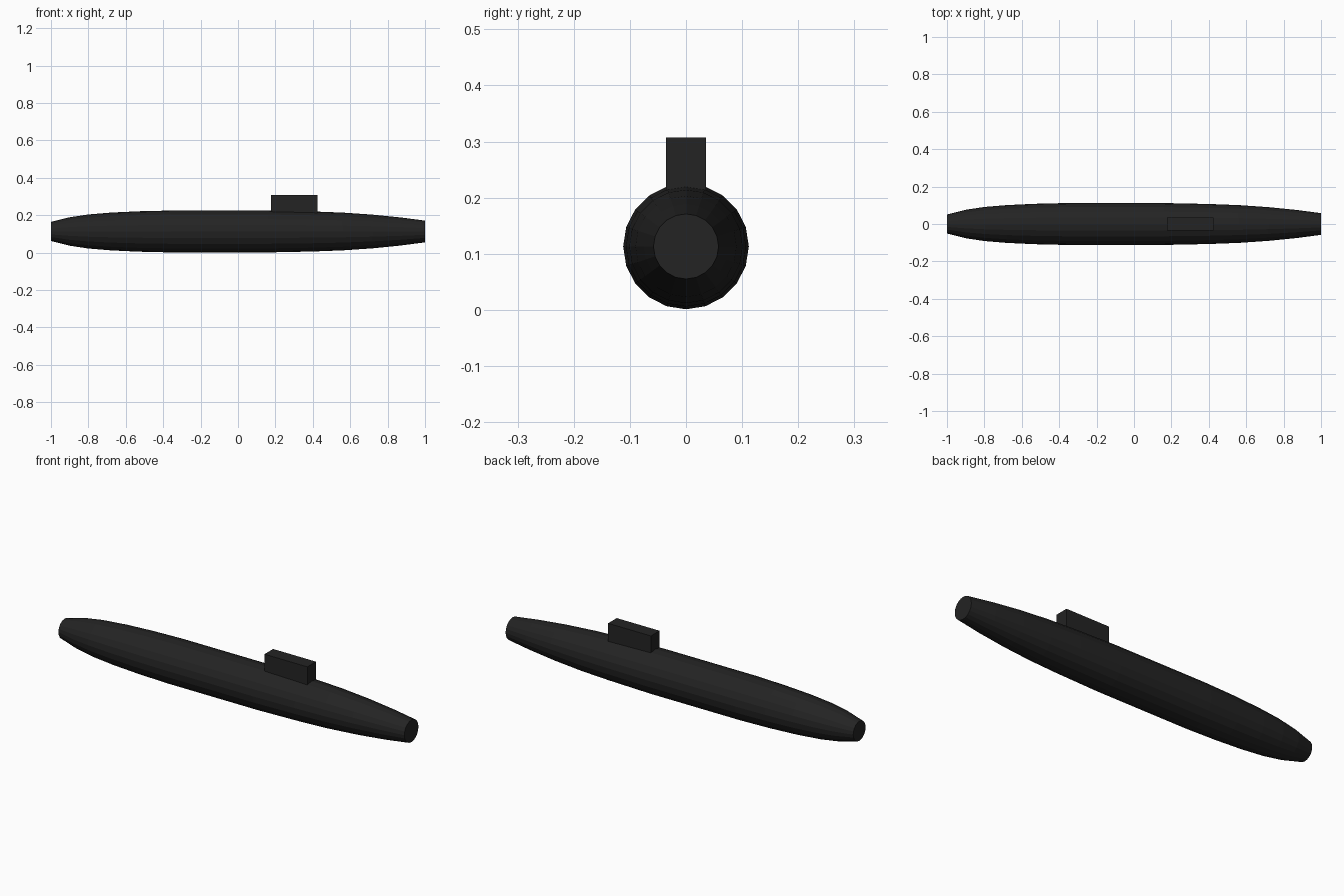
import bpy, bmesh
from math import sin, cos, pi

cube = bpy.data.objects.get("Cube")
if cube:
    bpy.data.objects.remove(cube)

SIDES = 20
AXIS_Z = 0.113

black = bpy.data.materials.new("matte_black")
black.use_nodes = True
black.diffuse_color = (0.017, 0.017, 0.017, 1)
black.node_tree.nodes["Principled BSDF"].inputs["Base Color"].default_value = black.diffuse_color


def add_object(name, bm):
    bmesh.ops.recalc_face_normals(bm, faces=bm.faces)
    mesh = bpy.data.meshes.new(name)
    bm.to_mesh(mesh)
    bm.free()
    mesh.materials.append(black)
    obj = bpy.data.objects.new(name, mesh)
    bpy.context.collection.objects.link(obj)
    return obj


# Hull: tapered tube with flat ends, given as (x, radius) stations
profile = [(-1, 0.051), (-0.9, 0.076), (-0.8, 0.091), (-0.68, 0.101), (-0.53, 0.108),
           (-0.36, 0.112), (0.16, 0.112), (0.4, 0.107), (0.56, 0.101),
           (0.72, 0.09), (0.87, 0.075), (1, 0.058)]
bm = bmesh.new()
rings = []
for x, r in profile:
    angles = [2 * pi * i / SIDES for i in range(SIDES)]
    rings.append([bm.verts.new((x, r * cos(a), AXIS_Z + r * sin(a))) for a in angles])
for a, b in zip(rings, rings[1:]):
    for i in range(SIDES):
        j = (i + 1) % SIDES
        bm.faces.new((a[i], a[j], b[j], b[i]))
bm.faces.new(rings[0])
bm.faces.new(rings[-1])
add_object("hull", bm)

# Conning tower: plain block set into the top of the hull
bm = bmesh.new()
bmesh.ops.create_cube(bm, size=1)
bmesh.ops.scale(bm, vec=(0.247, 0.071, 0.127), verts=bm.verts)
bmesh.ops.translate(bm, vec=(0.301, 0, 0.2435), verts=bm.verts)
add_object("conning_tower", bm)
